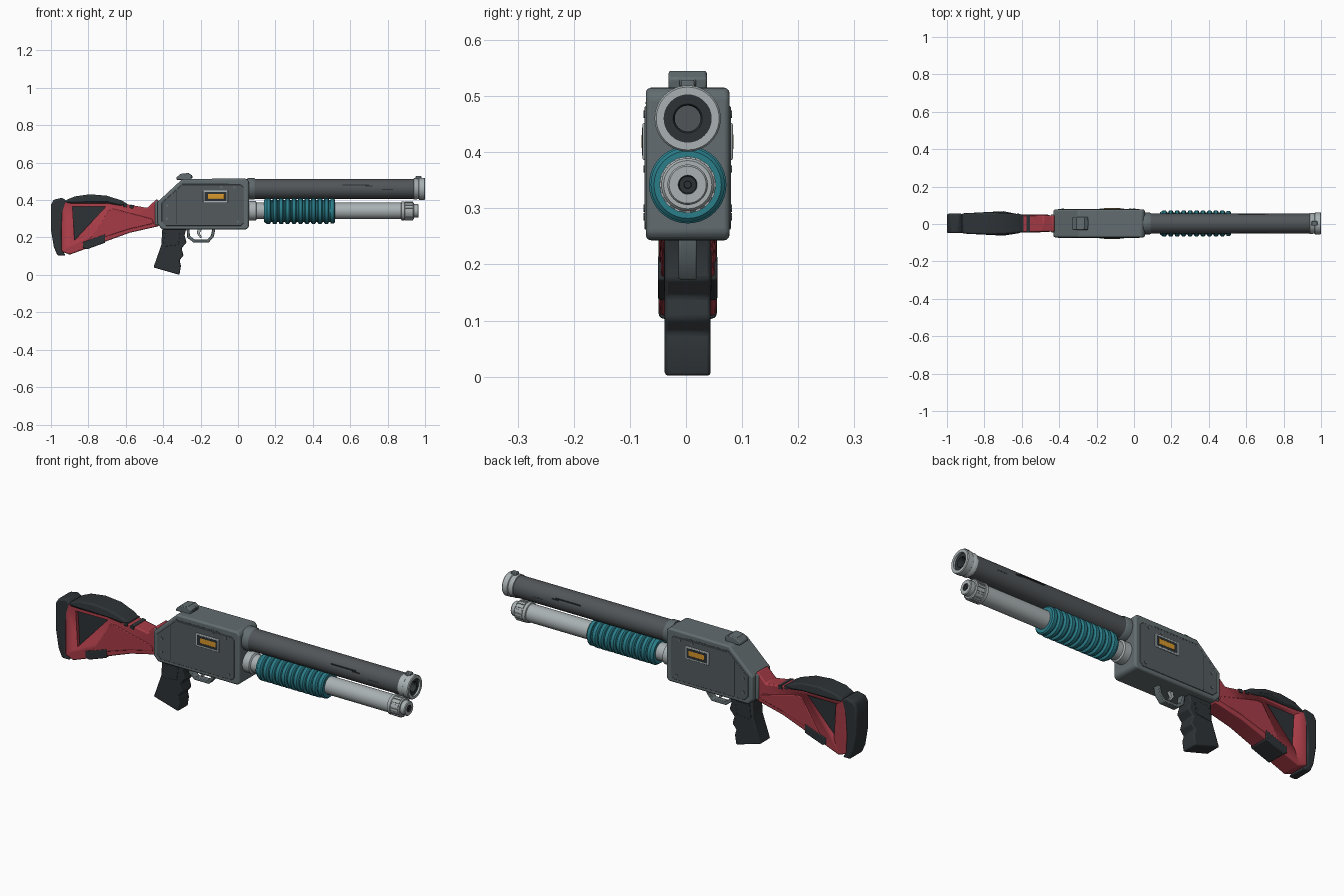
import bpy, bmesh
from math import sin, cos, pi, radians

if "Cube" in bpy.data.objects:
    bpy.data.objects.remove(bpy.data.objects["Cube"])

YC = 0.003  # centre plane


def material(name, rgb):
    m = bpy.data.materials.new(name)
    m.diffuse_color = tuple((c / 255) ** 2.2 for c in rgb) + (1,)
    m.use_nodes = True
    m.node_tree.nodes["Principled BSDF"].inputs["Base Color"].default_value = m.diffuse_color
    return m


STEEL = material("light_steel", (168, 176, 178))
GREY = material("receiver_grey", (98, 108, 111))
PLATE = material("plate_grey", (84, 91, 94))
GUN = material("barrel_grey", (82, 86, 89))
DARK = material("dark_rubber", (49, 54, 57))
RED = material("red", (166, 62, 72))
TEAL = material("teal", (46, 124, 136))
GOLD = material("orange", (214, 150, 48))


def finish(name, bm, mat, bevel=0, segs=2, angle=35):
    bmesh.ops.recalc_face_normals(bm, faces=bm.faces)
    me = bpy.data.meshes.new(name)
    bm.to_mesh(me)
    bm.free()
    ob = bpy.data.objects.new(name, me)
    bpy.context.collection.objects.link(ob)
    me.materials.append(mat)
    if bevel:
        b = ob.modifiers.new("bevel", 'BEVEL')
        b.width, b.segments, b.limit_method = bevel, segs, 'ANGLE'
        b.angle_limit = radians(40)
    bpy.ops.object.select_all(action='DESELECT')
    ob.select_set(True)
    bpy.context.view_layer.objects.active = ob
    bpy.ops.object.shade_smooth_by_angle(angle=radians(angle))
    return ob


def prism(name, pts, width, mat, bevel=0, segs=2):
    """Side profile (x, z) extruded to half-width on both sides; width may vary with x."""
    w = width if callable(width) else (lambda x: width)
    bm = bmesh.new()
    a = [bm.verts.new((x, YC - w(x), z)) for x, z in pts]
    b = [bm.verts.new((x, YC + w(x), z)) for x, z in pts]
    bm.faces.new(a)
    bm.faces.new(b[::-1])
    for i in range(len(pts)):
        j = (i + 1) % len(pts)
        bm.faces.new((a[i], a[j], b[j], b[i]))
    return finish(name, bm, mat, bevel, segs)


def block(name, x0, x1, z0, z1, width, mat, bevel=0):
    return prism(name, [(x0, z0), (x1, z0), (x1, z1), (x0, z1)], width, mat, bevel)


def lathe(name, prof, z, mat, n=40):
    """Profile (x, radius) turned about an axis along x at height z."""
    bm = bmesh.new()
    rings = []
    for x, r in prof:
        if r == 0:
            rings.append([bm.verts.new((x, YC, z))] * n)
        else:
            rings.append([bm.verts.new((x, YC + r * cos(2 * pi * i / n), z + r * sin(2 * pi * i / n)))
                          for i in range(n)])
    for p, q in zip(rings, rings[1:]):
        for i in range(n):
            j = (i + 1) % n
            bm.faces.new(list(dict.fromkeys((p[i], p[j], q[j], q[i]))))
    return finish(name, bm, mat)


# receiver with side plates
prism("receiver", [(-.43, .27), (-.405, .243), (.045, .243), (.058, .255), (.058, .5), (.043, .515),
                   (-.297, .513), (-.43, .39)], .0745, GREY, .012, 3)
prism("receiver_side_plates", [(-.408, .285), (-.385, .262), (.015, .262), (.03, .277), (.03, .468),
                               (.015, .482), (-.3, .482), (-.408, .385)], .0768, PLATE, .002)
block("plate_seam", -.332, -.329, .27, .45, .0772, DARK)
block("plate_top_seam", -.30, -.05, .486, .489, .0748, DARK)

# ejection ports on both sides
block("port_frame", -.186, -.054, .386, .452, .0805, STEEL, .003)
block("port_opening", -.178, -.062, .394, .444, .081, DARK)
block("port_shell", -.162, -.072, .405, .433, .082, GOLD, .003)

# side screws
for k, (x, z) in enumerate([(-.38, .3), (-.38, .37), (-.02, .468), (-.09, .468), (0, .285)]):
    prism("side_screw_%d" % k, [(x + .007 * cos(i * pi / 5), z + .007 * sin(i * pi / 5))
                                for i in range(10)], .079, GREY)

# rear sight
prism("rear_sight", [(-.33, .508), (-.33, .52), (-.308, .54), (-.265, .545), (-.245, .532),
                     (-.25, .508)], .034, GREY, .004)
block("rear_sight_notch", -.29, -.243, .518, .529, .015, PLATE, .002)
block("rear_sight_dot", -.29, -.249, .531, .535, .008, GOLD)

# barrel
ZB = .46
lathe("barrel", [(.03, 0), (.03, .053), (.95, .053), (.95, 0)], ZB, GUN)
lathe("barrel_collar", [(.05, .054), (.05, .058), (.085, .058), (.092, .054)], ZB, GREY)
lathe("muzzle_ring", [(.938, .052), (.94, .057), (.955, .057), (.958, .055), (.966, .055), (.969, .059),
                      (.996, .059), (1.0, .056), (1.0, .042), (.97, .042)], ZB, STEEL)
lathe("muzzle_bore", [(.985, .0425), (.99, .042), (.99, .026), (.985, .023), (.952, .023)], ZB, DARK)
lathe("bore_floor", [(.953, .024), (.953, 0)], ZB, GUN)
block("front_sight", .95, .98, .51, .529, .012, GREY, .003)
for k, (x0, x1, z) in enumerate([(.56, .70, .478), (.68, .72, .472), (.77, .83, .455)]):
    block("barrel_slit_%d" % k, x0, x1, z, z + .005, .0532, DARK)

# magazine tube, collar and cap
ZT = .342
lathe("magazine_tube", [(.03, 0), (.03, .044), (.9, .044), (.9, 0)], ZT, STEEL)
lathe("tube_collar", [(.05, .044), (.05, .052), (.095, .052), (.1, .044)], ZT, STEEL)
lathe("tube_cap", [(.872, .043), (.875, .05), (.89, .05), (.893, .047), (.935, .047), (.94, .043),
                   (.94, .036), (.962, .036), (.966, .033), (.966, .017), (.95, .015)], ZT, STEEL)
lathe("tube_cap_hole", [(.966, .017), (.961, .015), (.961, .007), (.964, .006), (.964, 0)], ZT, DARK)
bm = bmesh.new()
for i in range(16):
    a = 2 * pi * i / 16
    vs = bmesh.ops.create_cube(bm, size=1)["verts"]
    for v in vs:
        x, t, r = .914 + v.co.x * .042, v.co.y * .010, .046 + v.co.z * .009
        v.co = (x, YC + r * cos(a) - t * sin(a), ZT + r * sin(a) + t * cos(a))
finish("tube_cap_ridges", bm, STEEL)

# ribbed pump handle
prof = [(.14, .044), (.14, .06), (.146, .064)]
for i in range(10):
    x = .15 + i * .0345
    prof += [(x, .065), (x + .004, .069), (x + .020, .069), (x + .024, .065), (x + .026, .058), (x + .033, .058)]
prof += [(.495, .066), (.512, .066), (.518, .06), (.518, .044)]
lathe("pump_handle", prof, ZT, TEAL)

# pistol grip
prism("grip", [(-.404, .255), (-.275, .255), (-.286, .211), (-.275, .174), (-.302, .142), (-.291, .104),
               (-.313, .078), (-.305, .05), (-.313, 0), (-.452, .04), (-.41, .16)], .041, DARK, .006)
prism("grip_panels", [(-.392, .225), (-.31, .225), (-.318, .16), (-.4, .15)], .0425, DARK, .002)

# trigger guard swept from an outer and an inner outline
outer = [(-.275, .25), (-.272, .20), (-.238, .173), (-.157, .173), (-.130, .203), (-.120, .25)]
inner = [(-.136, .25), (-.145, .21), (-.165, .188), (-.23, .188), (-.257, .208), (-.26, .25)]
prism("trigger_guard", outer + inner, .016, GREY, .003)
prism("trigger", [(-.215, .25), (-.19, .25), (-.205, .222), (-.192, .2), (-.202, .197), (-.22, .222)],
      .009, STEEL, .002)

# stock frame with a triangular recess


def stock_w(x):
    return .043 + .008 * (-.43 - x) / .5


stock = prism("stock_frame", [(-.944, .393), (-.645, .386), (-.484, .358), (-.436, .405), (-.425, .40),
                              (-.425, .26), (-.58, .225), (-.90, .108), (-.944, .125)], stock_w, RED, .010)
cut = prism("recess_cutter", [(-.885, .366), (-.706, .366), (-.874, .185)], .1, DARK)
cut.hide_render = True
cut.hide_viewport = True
cut.display_type = 'WIRE'
mod = stock.modifiers.new("recess", 'BOOLEAN')
mod.object, mod.operation, mod.solver = cut, 'DIFFERENCE', 'EXACT'
prism("recess_floor", [(-.895, .372), (-.695, .372), (-.876, .17)], .032, DARK)

# raised braces along the lower edge and wrist
prism("stock_brace", [(-.69, .35), (-.66, .352), (-.46, .30), (-.45, .275), (-.58, .245), (-.80, .175)],
      lambda x: stock_w(x) + .003, RED, .004)

# cheek rest, butt pad and rubber inserts
prism("cheek_rest", [(-.925, .378), (-.92, .40), (-.87, .42), (-.79, .431), (-.70, .423), (-.62, .397),
                     (-.585, .375), (-.63, .37), (-.70, .383)],
      lambda x: .06 - .25 * max(0, abs(x + .77) - .1) ** 1.2, DARK, .012, 3)
prism("butt_pad", [(-1.0, .375), (-.985, .402), (-.94, .412), (-.915, .395), (-.935, .33), (-.945, .22),
                   (-.94, .13), (-.92, .103), (-.965, .103), (-.985, .15), (-1.0, .24)], .052, DARK, .010, 3)
prism("under_pad", [(-.83, .175), (-.71, .218), (-.71, .172), (-.81, .136), (-.83, .145)], .053, DARK, .004)
for k, (x, z) in enumerate([(-.61, .383), (-.575, .376)]):
    prism("stock_band_%d" % k, [(x, z), (x + .02, z - .004), (x + .014, z - .022), (x - .006, z - .018)],
          .049, DARK, .002)
block("stock_socket", -.445, -.42, .265, .395, .048, GREY, .006)
